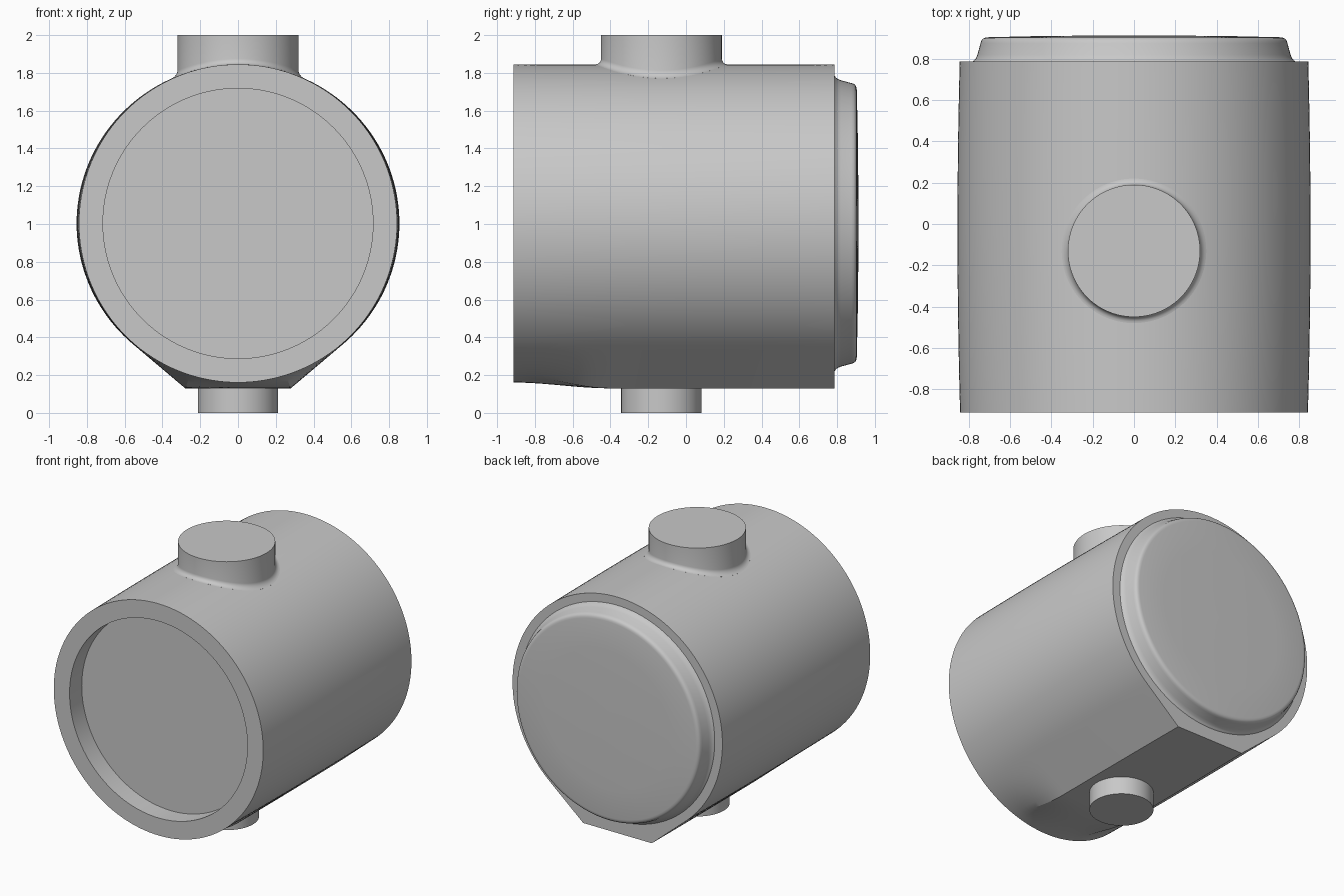
import bpy, bmesh, math

if "Cube" in bpy.data.objects:
    bpy.data.objects.remove(bpy.data.objects["Cube"])

SEG = 144
ZC = 1.003          # height of the body axis
R = 0.842           # body radius
FLAT = 0.873        # distance from axis down to the flat underside
CORNER = math.radians(17.5)
TANGENT = CORNER + math.acos(R * math.cos(CORNER) / FLAT)
PIPE_Y = -0.13

grey = bpy.data.materials.new("plain grey")
grey.diffuse_color = (0.58, 0.58, 0.58, 1)
grey.use_nodes = True
grey.node_tree.nodes["Principled BSDF"].inputs["Base Color"].default_value = grey.diffuse_color


def loft(name, rings, angle=30):
    """Skin a list of closed point rings and cap both ends."""
    bm = bmesh.new()
    loops = [[bm.verts.new(p) for p in ring] for ring in rings]
    for a, b in zip(loops, loops[1:]):
        n = len(a)
        for i in range(n):
            j = (i + 1) % n
            bm.faces.new((a[i], a[j], b[j], b[i]))
    bm.faces.new(loops[0])
    bm.faces.new(loops[-1])
    bmesh.ops.recalc_face_normals(bm, faces=bm.faces)
    mesh = bpy.data.meshes.new(name)
    bm.to_mesh(mesh)
    bm.free()
    mesh.materials.append(grey)
    obj = bpy.data.objects.new(name, mesh)
    bpy.context.collection.objects.link(obj)
    bpy.ops.object.select_all(action='DESELECT')
    obj.select_set(True)
    bpy.context.view_layer.objects.active = obj
    bpy.ops.object.shade_smooth_by_angle(angle=math.radians(angle))
    return obj


def angles():
    return [2 * math.pi * i / SEG for i in range(SEG)]


def disc(y, r):
    """Circle around the body axis."""
    return [(r * math.sin(t), y, ZC - r * math.cos(t)) for t in angles()]


def bulge(y):
    return 1 + 0.015 * (1 - ((y + 0.03) / 0.88) ** 2)


def body_ring(y):
    """Round section that blends into a flat-bottomed one toward the back."""
    s = min(1, max(0, (y + 0.913) / 0.51))
    w = s * s * (3 - 2 * s)
    pts = []
    for t in angles():
        a = min(t, 2 * math.pi - t)
        if a <= CORNER + 1e-6:
            hull = FLAT / math.cos(a)
        elif a < TANGENT:
            hull = R / math.cos(TANGENT - a)
        else:
            hull = R
        r = R + (hull - R) * w
        pts.append((r * math.sin(t) * bulge(y), y, ZC - r * math.cos(t)))
    return pts


# Body shell with the recessed round front
ys = [-0.913 + 1.7 * i / 40 for i in range(41)]
loft("body", [disc(-0.773, 0.715), disc(-0.913, 0.715)]
     + [body_ring(y) for y in ys], 16)

# Stepped back cover with filleted foot, rounded rim and shallow dome
cover = [(0.78, 0.785), (0.787, 0.782), (0.793, 0.773), (0.803, 0.765),
         (0.82, 0.758), (0.875, 0.743), (0.888, 0.739), (0.897, 0.732),
         (0.902, 0.722), (0.904, 0.71), (0.909, 0.5), (0.912, 0.25), (0.913, 0.02)]
loft("back_cover", [disc(y, r) for y, r in cover], 40)


def body_top(x, y):
    return ZC + R * math.sqrt(1 - (x / (R * bulge(y))) ** 2)


def stub_ring(r, height):
    """Upright ring; height gives z from the position on the body."""
    return [(r * math.cos(t), PIPE_Y + r * math.sin(t),
             height(r * math.cos(t), PIPE_Y + r * math.sin(t))) for t in angles()]


# Top stub with a fillet that follows the body
F = 0.03
rings = [stub_ring(0.32 + F, lambda x, y: body_top(x, y) - 0.03)]
for k in range(7):
    a = math.pi / 2 * k / 6
    rings.append(stub_ring(0.32 + F * (1 - math.sin(a)),
                 lambda x, y, a=a: body_top(x, y) + F * (1 - math.cos(a))))
rings.append(stub_ring(0.32, lambda x, y: 2.0))
loft("top_stub", rings, 40)

# Bottom stub under the flat
loft("bottom_stub", [stub_ring(0.213, lambda x, y: 0.0),
                     stub_ring(0.213, lambda x, y: 0.2)])
